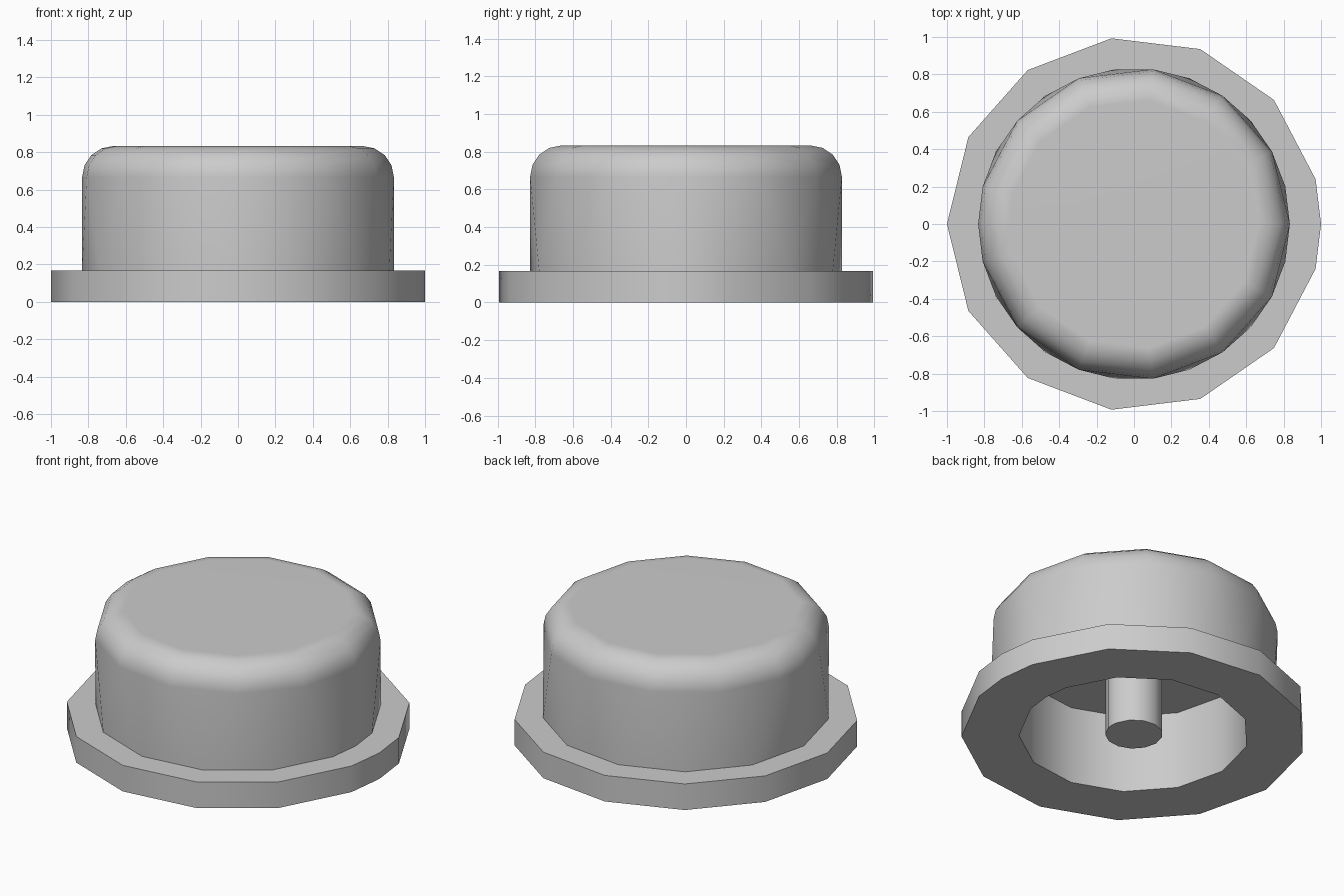
import bpy
import bmesh
from math import cos, sin, pi, radians

if "Cube" in bpy.data.objects:
    bpy.data.objects.remove(bpy.data.objects["Cube"], do_unlink=True)

U = 1 / 6          # design unit: every size is a multiple of it
SIDES = 13

grey = bpy.data.materials.new("light_grey")
grey.use_nodes = True
grey.diffuse_color = (0.6, 0.6, 0.6, 1)
grey.node_tree.nodes["Principled BSDF"].inputs["Base Color"].default_value = grey.diffuse_color


def ring(bm, r, z, flip=1):
    """Thirteen-sided ring with a corner at -x (or +x) and one extra corner opposite."""
    angles = [pi + 2 * pi * k / SIDES for k in range(SIDES)]
    angles.insert(SIDES // 2 + 1, 2 * pi)
    return [bm.verts.new((flip * r * cos(a), r * sin(a), z)) for a in angles]


def lathe(bm, profile, cap_start=False, cap_end=False):
    """Skin the rings of a profile of (radius, height) pairs."""
    rings = [ring(bm, r * U, z * U) for r, z in profile]
    for a, b in zip(rings, rings[1:]):
        for i in range(len(a)):
            bm.faces.new((a[i - 1], a[i], b[i], b[i - 1]))
    if cap_start:
        bm.faces.new(rings[0])
    if cap_end:
        bm.faces.new(rings[-1])


def finish(bm, name):
    mesh = bpy.data.meshes.new(name)
    bm.to_mesh(mesh)
    bm.free()
    mesh.materials.append(grey)
    obj = bpy.data.objects.new(name, mesh)
    bpy.context.collection.objects.link(obj)
    bpy.ops.object.select_all(action="DESELECT")
    obj.select_set(True)
    bpy.context.view_layer.objects.active = obj
    bpy.ops.object.shade_smooth_by_angle(angle=radians(35))
    weighted = obj.modifiers.new("even_shading", "WEIGHTED_NORMAL")
    weighted.keep_sharp = True
    return obj


# Cap: wall twisting half a side up to the rounded shoulder, open underneath
bm = bmesh.new()
ring(bm, 5 * U, U)
STEPS = 4
for k in range(STEPS + 1):
    a = pi / 2 * k / STEPS
    ring(bm, (4 + cos(a)) * U, (4 + sin(a)) * U, flip=-1)
bmesh.ops.convex_hull(bm, input=bm.verts)
bmesh.ops.delete(bm, geom=[f for f in bm.faces if f.calc_center_median().z < 1.01 * U],
                 context="FACES_ONLY")
bmesh.ops.dissolve_limit(bm, angle_limit=radians(0.5), verts=bm.verts, edges=bm.edges)
bmesh.ops.recalc_face_normals(bm, faces=bm.faces)
finish(bm, "cap")

# Flange with the hollow that runs up inside the cap
bm = bmesh.new()
lathe(bm, [(5, 1), (6, 1), (6, 0), (4, 0), (4, 3)], cap_end=True)
bmesh.ops.recalc_face_normals(bm, faces=bm.faces)
# the skin is open, so make sure the underside faces down
under = next(f for f in bm.faces if all(abs(v.co.z) < 1e-5 for v in f.verts))
if under.normal.z > 0:
    bmesh.ops.reverse_faces(bm, faces=bm.faces)
finish(bm, "flange_and_hollow")

# Centre post standing in the hollow
bm = bmesh.new()
lathe(bm, [(1, 0), (1, 3)], cap_start=True, cap_end=True)
bmesh.ops.recalc_face_normals(bm, faces=bm.faces)
finish(bm, "centre_post")
